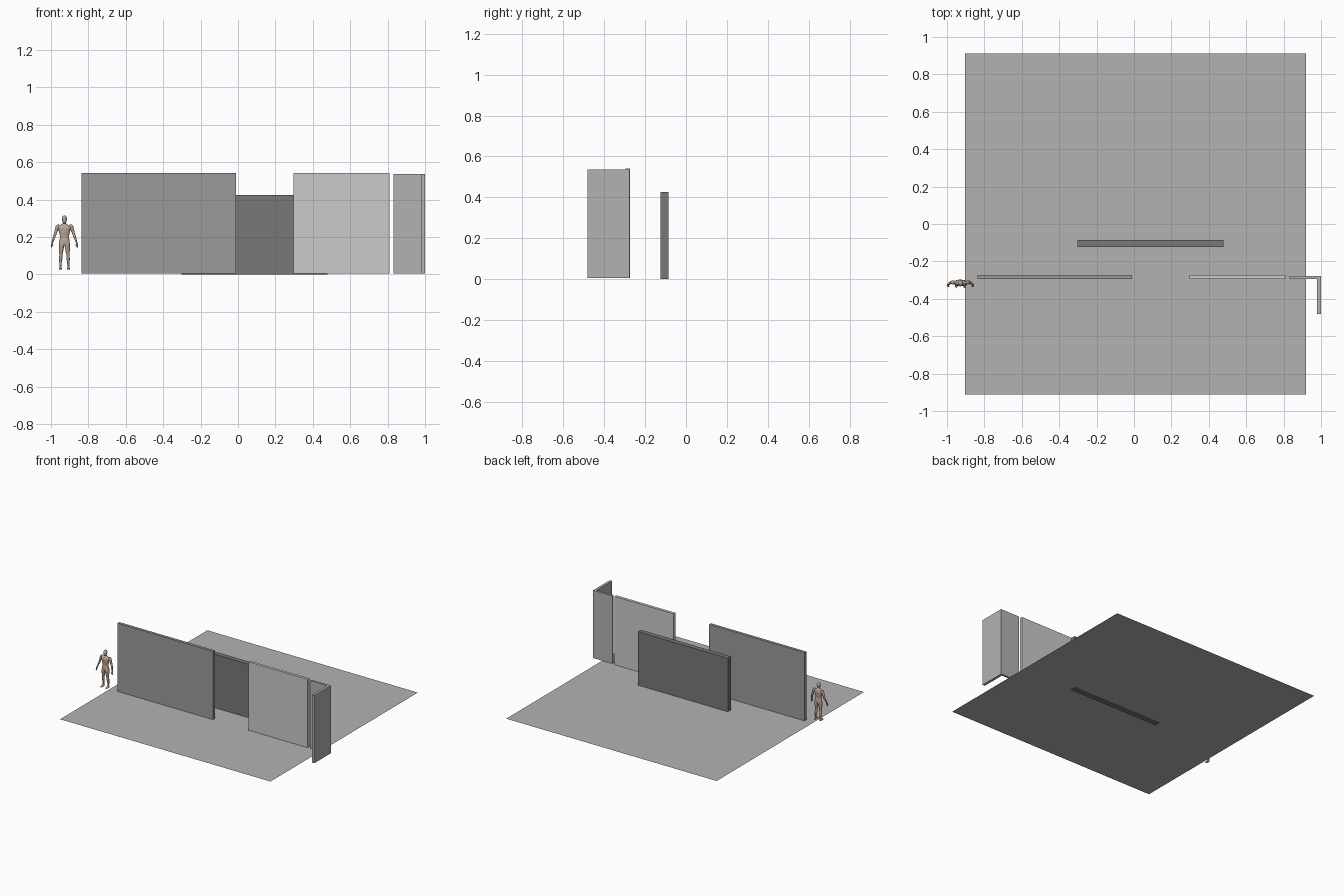
import bpy, bmesh, math
from mathutils import Vector


def material(name, rgb):
    m = bpy.data.materials.new(name)
    m.diffuse_color = (*rgb, 1)
    return m


def finish(name, bm, mat):
    bmesh.ops.recalc_face_normals(bm, faces=bm.faces)
    me = bpy.data.meshes.new(name)
    bm.to_mesh(me)
    bm.free()
    me.materials.append(mat)
    ob = bpy.data.objects.new(name, me)
    bpy.context.collection.objects.link(ob)
    return ob


def extrude(name, outline, z0, z1, mat):
    """Floor-plan outline raised into a wall."""
    bm = bmesh.new()
    f = bm.faces.new([bm.verts.new((x, y, z0)) for x, y in outline])
    up = bmesh.ops.extrude_face_region(bm, geom=[f], use_keep_orig=True)["geom"]
    bmesh.ops.translate(bm, vec=(0, 0, z1 - z0),
                        verts=[v for v in up if isinstance(v, bmesh.types.BMVert)])
    return finish(name, bm, mat)


def rect(x0, x1, y0, y1):
    return [(x0, y0), (x1, y0), (x1, y1), (x0, y1)]


def loft(bm, rings, side=1, n=16):
    """Closed body through horizontal ellipses (x, y, z, rx, ry)."""
    loops = []
    for x, y, z, rx, ry in rings:
        loops.append([bm.verts.new((side * (x + rx * math.cos(a)), y + ry * math.sin(a), z))
                      for a in (2 * math.pi * i / n for i in range(n))])
    for a, b in zip(loops, loops[1:]):
        for i in range(n):
            j = (i + 1) % n
            bm.faces.new((a[i], a[j], b[j], b[i]))
    bm.faces.new(loops[0])
    bm.faces.new(loops[-1])


mid = material("mid_grey", (0.45, 0.45, 0.45))
left = material("left_grey", (0.33, 0.33, 0.33))
dark = material("dark_grey", (0.19, 0.19, 0.19))
light = material("light_grey", (0.65, 0.65, 0.65))
skin = material("skin", (0.50, 0.38, 0.29))

# Ground sheet, zero thickness
bm = bmesh.new()
bm.faces.new([bm.verts.new((x, y, 0.006)) for x, y in rect(-0.904, 0.92, -0.912, 0.912)])
floor = finish("floor", bm, mid)

# Walls
extrude("left_wall", rect(-0.837, -0.01, -0.295, -0.273), 0.006, 0.541, left)
extrude("right_wall", rect(0.298, 0.81, -0.295, -0.273), 0.006, 0.541, light)
extrude("middle_wall", rect(-0.302, 0.478, -0.124, -0.086), 0.0, 0.425, dark)
extrude("corner_wall", [(0.832, -0.293), (0.979, -0.293), (0.979, -0.482), (0.999, -0.482),
                        (0.999, -0.277), (0.832, -0.277)], 0.006, 0.537, mid)

# Standing figure, built around x = 0 and fused by a voxel remesh
bm = bmesh.new()
loft(bm, [(0, 0, .152, .012, .012), (0, 0, .165, .028, .017), (0, 0, .180, .028, .017),
          (0, 0, .200, .023, .014), (0, 0, .225, .029, .017), (0, 0, .248, .034, .018),
          (0, .001, .260, .033, .014), (0, .002, .267, .017, .010), (0, .002, .272, .009, .009),
          (0, -.001, .277, .009, .010)])
loft(bm, [(0, -.001, .274, .008, .010), (0, -.004, .279, .010, .013), (0, -.003, .290, .013, .016),
          (0, -.002, .303, .0135, .017), (0, -.001, .311, .010, .012), (0, -.001, .3155, .004, .005)])
for s in (1, -1):
    # Arm, then thumb
    loft(bm, [(.034, .002, .266, .006, .006), (.037, .002, .258, .010, .011),
              (.042, .003, .240, .0095, .010), (.048, .003, .220, .0075, .0085),
              (.053, .001, .206, .0075, .008), (.060, -.005, .185, .0058, .0065),
              (.0645, -.009, .172, .0045, .005), (.067, -.011, .162, .0055, .0085),
              (.069, -.013, .152, .0045, .008), (.069, -.014, .143, .003, .005)], s)
    loft(bm, [(.065, -.015, .168, .003, .003), (.062, -.020, .158, .003, .003),
              (.062, -.021, .152, .002, .002)], s)
    # Leg, then foot
    loft(bm, [(.014, .001, .174, .014, .016), (.016, 0, .155, .0145, .017),
              (.017, 0, .130, .012, .014), (.019, 0, .103, .0085, .010),
              (.020, .003, .083, .009, .011), (.021, .005, .060, .0065, .008),
              (.021, .006, .042, .0055, .007), (.021, .006, .030, .006, .008)], s)
    loft(bm, [(.022, -.006, .025, .0085, .021), (.022, -.006, .030, .0085, .021),
              (.0215, 0, .037, .0065, .012), (.021, .004, .044, .005, .007)], s)
figure = finish("standing_figure", bm, skin)
figure.location = (-0.928, -0.315, 0)

fuse = figure.modifiers.new("fuse", 'REMESH')
fuse.mode = 'VOXEL'
fuse.voxel_size = 0.002
fuse.use_smooth_shade = True
soften = figure.modifiers.new("soften", 'SMOOTH')
soften.factor = 0.5
soften.iterations = 3
